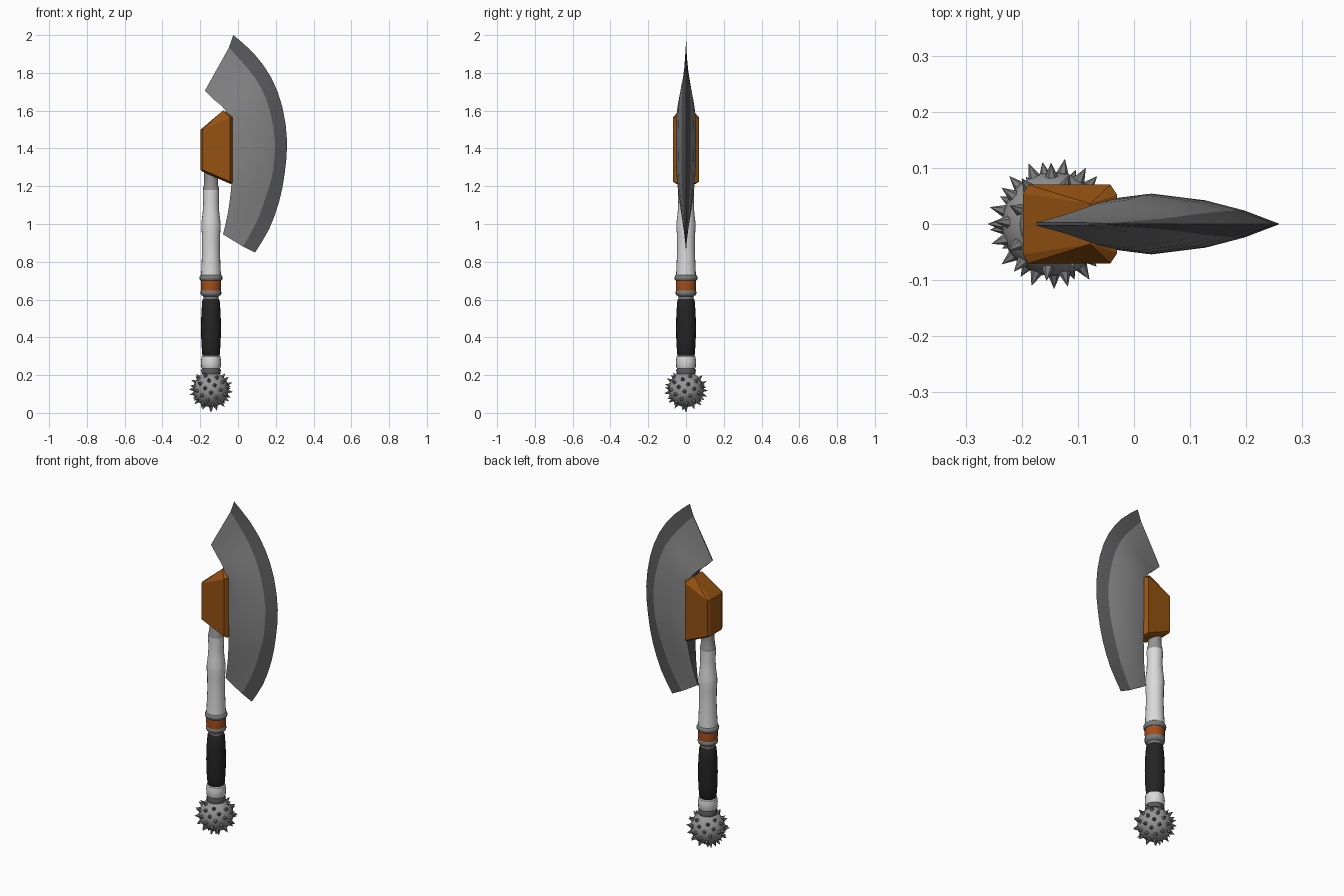
import bpy, bmesh, math
from mathutils import Vector

if "Cube" in bpy.data.objects:
    bpy.data.objects.remove(bpy.data.objects["Cube"])

AX = -0.143  # x position of the handle axis


def mat(name, r, g, b):
    m = bpy.data.materials.new(name)
    m.diffuse_color = (r, g, b, 1)
    m.use_nodes = True
    m.node_tree.nodes["Principled BSDF"].inputs["Base Color"].default_value = m.diffuse_color
    return m


STEEL = mat("blade grey", 0.23, 0.23, 0.235)
EDGE = mat("dark edge grey", 0.10, 0.10, 0.105)
BROWN = mat("orange brown", 0.30, 0.085, 0.006)
BONE = mat("bone white", 0.70, 0.70, 0.70)
BLACK = mat("grip black", 0.018, 0.018, 0.018)
ORANGE = mat("band orange", 0.36, 0.075, 0.012)
RING = mat("ring grey", 0.20, 0.20, 0.20)
BALL = mat("ball grey", 0.30, 0.30, 0.30)
SPIKE = mat("spike grey", 0.20, 0.20, 0.20)


def finish(name, bm, mats, angle=None):
    bmesh.ops.recalc_face_normals(bm, faces=bm.faces)
    me = bpy.data.meshes.new(name)
    bm.to_mesh(me)
    bm.free()
    for m in mats:
        me.materials.append(m)
    ob = bpy.data.objects.new(name, me)
    bpy.context.collection.objects.link(ob)
    if angle:
        bpy.ops.object.select_all(action='DESELECT')
        ob.select_set(True)
        bpy.context.view_layer.objects.active = ob
        bpy.ops.object.shade_smooth_by_angle(angle=math.radians(angle))
    return ob


def lathe(name, profile, material, n=20):
    """Closed turned part on the handle axis from (radius, z) pairs."""
    bm = bmesh.new()
    rings = [[bm.verts.new((AX + r * math.cos(2 * math.pi * k / n),
                            r * math.sin(2 * math.pi * k / n), z)) for k in range(n)]
             for r, z in profile]
    for a, b in zip(rings, rings[1:]):
        for k in range(n):
            bm.faces.new((a[k], a[(k + 1) % n], b[(k + 1) % n], b[k]))
    bm.faces.new(rings[0])
    bm.faces.new(rings[-1])
    return finish(name, bm, [material], 40)


# Handle, from pommel neck to head
lathe("neck_ring", [(0.05, 0.205), (0.052, 0.225), (0.048, 0.235)], EDGE)
lathe("pommel_collar", [(0.046, 0.232), (0.052, 0.245), (0.053, 0.275), (0.05, 0.298), (0.044, 0.303)], BONE)
lathe("grip", [(0.042, 0.298), (0.046, 0.305), (0.051, 0.37), (0.053, 0.45),
               (0.051, 0.53), (0.046, 0.595), (0.042, 0.602)], BLACK)
lathe("lower_ring", [(0.04, 0.598), (0.041, 0.617), (0.052, 0.624), (0.055, 0.632), (0.054, 0.645), (0.05, 0.65)], RING)
lathe("orange_band", [(0.052, 0.647), (0.053, 0.66), (0.053, 0.69), (0.052, 0.702)], ORANGE)
lathe("upper_ring", [(0.054, 0.70), (0.06, 0.707), (0.061, 0.718), (0.056, 0.728), (0.05, 0.731)], RING)
lathe("bone_shaft", [(0.053, 0.725), (0.051, 0.76), (0.047, 0.86), (0.048, 0.94), (0.051, 0.985),
                     (0.050, 1.01), (0.044, 1.06), (0.041, 1.11), (0.043, 1.16), (0.043, 1.18)], BONE)
lathe("shaft_top", [(0.043, 1.175), (0.041, 1.195), (0.037, 1.21), (0.036, 1.25), (0.038, 1.33)], BALL)

# Pommel ball
C = Vector((AX, 0, 0.124))
bm = bmesh.new()
bmesh.ops.create_uvsphere(bm, u_segments=24, v_segments=14, radius=0.093)
bmesh.ops.translate(bm, verts=bm.verts, vec=C)
finish("pommel_ball", bm, [BALL], 40)

# Spikes spread evenly over the ball
bm = bmesh.new()
N = 62
dirs = [Vector((0, 0, -1)), Vector((-1, 0, 0))]
for i in range(N):
    z = 1 - 2 * (i + 0.5) / N
    a = i * 2.399963
    r = math.sqrt(1 - z * z)
    d = Vector((r * math.cos(a), r * math.sin(a), z))
    if z < 0.78 and all((d - e).length > 0.25 for e in dirs):
        dirs.append(d)
for d in dirs:
    q = d.to_track_quat('Z', 'Y')
    base = [bm.verts.new(C + q @ Vector((0.0125 * math.cos(k * math.pi / 3),
                                         0.0125 * math.sin(k * math.pi / 3), 0.088))) for k in range(6)]
    tip = bm.verts.new(C + d * (0.124 if d.z < -0.99 else 0.118))
    for k in range(6):
        bm.faces.new((base[k], base[(k + 1) % 6], tip))
    bm.faces.new(base)
finish("pommel_spikes", bm, [SPIKE])

# Chamfered head block
bm = bmesh.new()
for s in (-1, 1):
    for x, y, z in [(-0.188, 0.07, 1.50), (-0.042, 0.07, 1.563), (-0.042, 0.07, 1.225), (-0.188, 0.07, 1.287),
                    (-0.198, 0.054, 1.50), (-0.198, 0.054, 1.287), (-0.03, 0.052, 1.567), (-0.03, 0.052, 1.217),
                    (-0.078, 0.036, 1.602), (-0.188, 0.05, 1.277), (-0.04, 0.05, 1.212)]:
        bm.verts.new((x, s * y, z))
bmesh.ops.convex_hull(bm, input=bm.verts)
bmesh.ops.dissolve_limit(bm, angle_limit=0.03, verts=bm.verts, edges=bm.edges)
finish("head_block", bm, [BROWN])

# Blade: rows from the top tip down (inner x,z, bevel x,z, outer x,z, half thickness)
rows = [(-0.175, 1.706, -0.048, 1.934, -0.025, 2.0, 0.003),
        (-0.122, 1.654, 0.048, 1.828, 0.082, 1.905, 0.020),
        (-0.069, 1.606, 0.122, 1.722, 0.175, 1.777, 0.042),
        (-0.042, 1.527, 0.170, 1.595, 0.235, 1.620, 0.052),
        (-0.032, 1.405, 0.196, 1.437, 0.260, 1.437, 0.054),
        (-0.032, 1.278, 0.185, 1.278, 0.247, 1.267, 0.051),
        (-0.037, 1.183, 0.153, 1.161, 0.218, 1.119, 0.042),
        (-0.053, 1.061, 0.100, 1.013, 0.164, 0.971, 0.024),
        (-0.079, 0.945, 0.026, 0.881, 0.090, 0.849, 0.004)]
section = [(0.0, 0.85), (0.28, 1.0), (0.70, 0.78), (1.0, 0.45)]  # across the cheek, thickness


def spline(t):
    """Catmull-Rom sample of the blade rows."""
    i = min(int(t), len(rows) - 2)
    f = t - i
    p = [rows[max(0, min(len(rows) - 1, i + k))] for k in (-1, 0, 1, 2)]
    return [0.5 * (2 * b + (c - a) * f + (2 * a - 5 * b + 4 * c - d) * f * f
                   + (3 * b - a - 3 * c + d) * f ** 3) for a, b, c, d in zip(*p)]


bm = bmesh.new()
loops = []
for k in range((len(rows) - 1) * 2 + 1):
    ix, iz, bx, bz, ox, oz, h = spline(k / 2)
    side = [(ix + (bx - ix) * u, w * h, iz + (bz - iz) * u) for u, w in section]
    side_l = [bm.verts.new((x, -y, z)) for x, y, z in side]
    side_r = [bm.verts.new((x, y, z)) for x, y, z in reversed(side)]
    loops.append(side_l + [bm.verts.new((ox, 0, oz))] + side_r)
n = len(loops[0])
for a, b in zip(loops, loops[1:]):
    for j in range(n):
        f = bm.faces.new((a[j], a[(j + 1) % n], b[(j + 1) % n], b[j]))
        # cutting bevel and the inner back strip are dark
        f.material_index = 1 if j in (3, 4, n - 1) else 0
for end in (loops[0], loops[-1]):
    bm.faces.new(end).material_index = 1
finish("axe_blade", bm, [STEEL, EDGE], 35)
